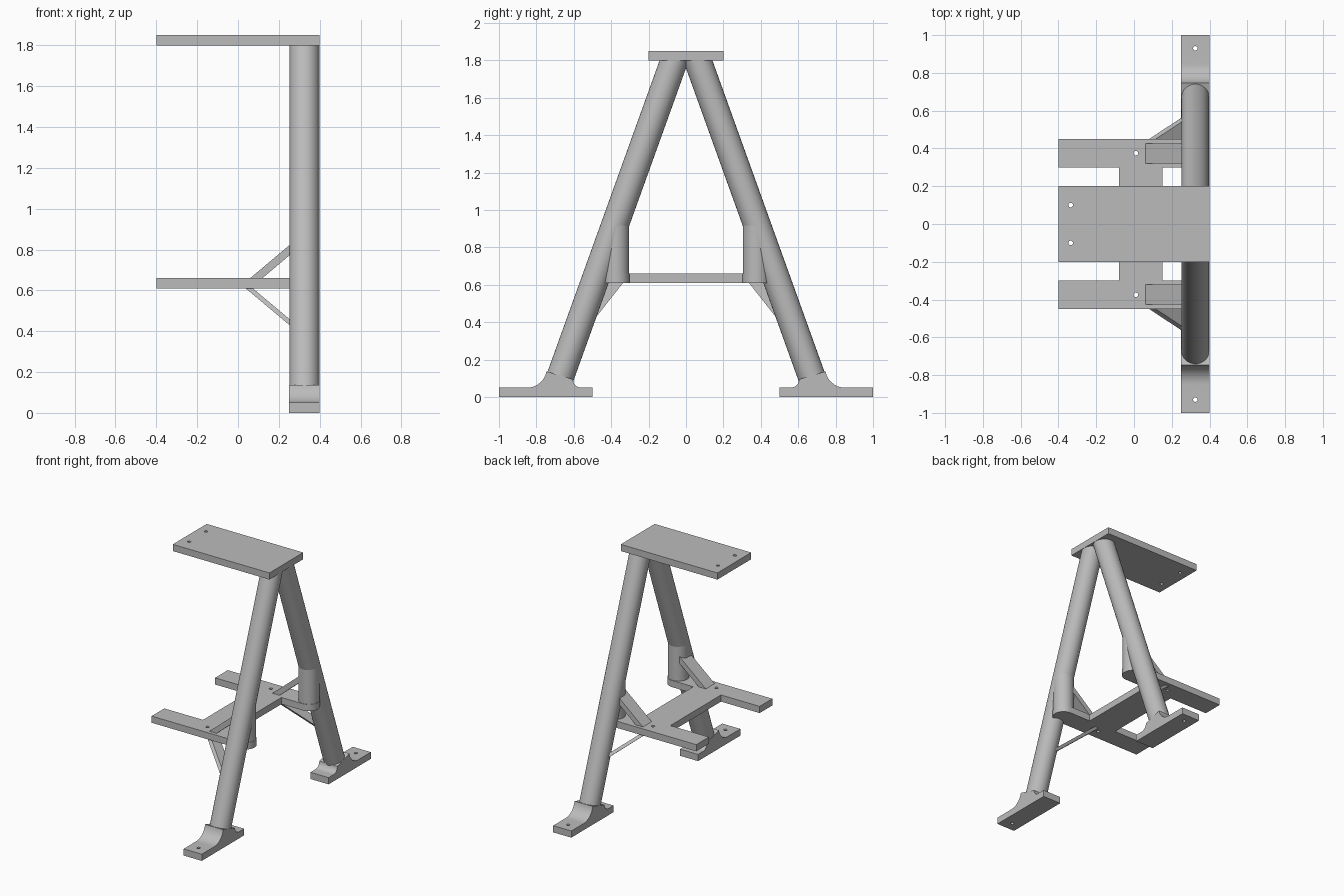
import bpy, bmesh, math
from mathutils import Vector

if "Cube" in bpy.data.objects:
    bpy.data.objects.remove(bpy.data.objects["Cube"], do_unlink=True)

steel = bpy.data.materials.new("grey steel")
steel.use_nodes = True
GREY = (0.5, 0.5, 0.5, 1)
steel.diffuse_color = GREY
steel.node_tree.nodes["Principled BSDF"].inputs["Base Color"].default_value = GREY

LEG_X = 0.325    # centre plane of the frame
TUBE = 0.0735
PLATE = (0.61, 0.66)


def select(ob):
    bpy.ops.object.select_all(action='DESELECT')
    ob.select_set(True)
    bpy.context.view_layer.objects.active = ob


def prism(name, points, sweep):
    """Extrude a flat outline along a vector."""
    bm = bmesh.new()
    face = bm.faces.new([bm.verts.new(p) for p in points])
    top = bmesh.ops.extrude_face_region(bm, geom=[face])["geom"]
    bmesh.ops.translate(bm, vec=sweep,
                        verts=[v for v in top if isinstance(v, bmesh.types.BMVert)])
    # the starting face is kept by the extrusion only if it still closes the solid
    if not face.is_valid:
        bmesh.ops.holes_fill(bm, edges=bm.edges[:])
    bmesh.ops.recalc_face_normals(bm, faces=bm.faces[:])
    mesh = bpy.data.meshes.new(name)
    bm.to_mesh(mesh)
    bm.free()
    ob = bpy.data.objects.new(name, mesh)
    bpy.context.collection.objects.link(ob)
    mesh.materials.append(steel)
    return ob


def tube(name, a, b, radius, sides=48):
    a, b = Vector(a), Vector(b)
    bpy.ops.mesh.primitive_cylinder_add(vertices=sides, radius=radius,
                                        depth=(b - a).length, location=(a + b) / 2)
    ob = bpy.context.object
    ob.name = name
    ob.rotation_euler = (b - a).to_track_quat('Z', 'Y').to_euler()
    ob.data.materials.append(steel)
    smooth(ob)
    return ob


def smooth(ob):
    select(ob)
    bpy.ops.object.shade_smooth_by_angle(angle=math.radians(30))


def drill(ob, spots, z):
    """Cut vertical bolt holes through a part."""
    for x, y in spots:
        cutter = tube("hole_cutter", (x, y, z - 0.1), (x, y, z + 0.1), 0.012, 20)
        mod = ob.modifiers.new("hole", 'BOOLEAN')
        mod.operation, mod.solver, mod.object = 'DIFFERENCE', 'EXACT', cutter
        select(ob)
        bpy.ops.object.modifier_apply(modifier=mod.name)
        bpy.data.objects.remove(cutter, do_unlink=True)
    smooth(ob)


def arc(cx, cy, r, start, end, steps=12):
    angles = [math.radians(start + (end - start) * i / steps) for i in range(steps + 1)]
    return [(cx + r * math.cos(t), cy + r * math.sin(t)) for t in angles]


def leg_y(z):
    return 0.063 + 0.36 * (1.8 - z)


# Top plate
top_plate = prism("top_plate", [(-0.4, -0.2, 1.8), (0.4, -0.2, 1.8),
                                (0.4, 0.2, 1.8), (-0.4, 0.2, 1.8)], (0, 0, 0.05))
drill(top_plate, [(-0.335, 0.1), (-0.335, -0.1)], 1.825)

# H-shaped shelf with rounded arm ends
half = [(0.15, 0.3)] + arc(LEG_X, 0.375, 0.075, -90, 90, 20) \
    + [(-0.4, 0.45), (-0.4, 0.3), (-0.08, 0.3)]
outline = half + [(x, -y) for x, y in reversed(half)]
shelf = prism("shelf", [(x, y, PLATE[0]) for x, y in outline],
              (0, 0, PLATE[1] - PLATE[0]))
drill(shelf, [(0.01, 0.375), (0.01, -0.375)], 0.635)

# Foot side profile: flat base with a fillet on each side of the leg seat
foot_profile = [(0.5, 0), (1, 0), (1, 0.05)] + arc(0.85, 0.155, 0.105, 270, 190) \
    + arc(0.56, 0.095, 0.045, 0, -90, 8) + [(0.5, 0.05)]

for side, s in (("left", 1), ("right", -1)):
    side = {"left": "back", "right": "front"}[side]

    # Sloping leg and the vertical post that carries the shelf
    tube(side + "_leg", (LEG_X, s * leg_y(0.1), 0.1),
         (LEG_X, s * leg_y(1.824), 1.824), TUBE)
    tube(side + "_post", (LEG_X, s * 0.376, 0.615), (LEG_X, s * 0.376, 0.925), TUBE - 0.001)

    # Foot
    foot = prism(side + "_foot", [(0.25, s * y, z) for y, z in foot_profile], (0.15, 0, 0))
    drill(foot, [(LEG_X, s * 0.93)], 0.03)

    # Upper brace, shelf to post
    prism(side + "_upper_brace",
          [(x, s * 0.32, z) for x, z in
           ((0.06, 0.66), (0.12, 0.66), (0.3, 0.812), (0.3, 0.862))],
          (0, s * 0.105, 0))

    # Lower brace, shelf to leg
    prism(side + "_lower_brace",
          [(x, s * y, 0.612) for x, y in
           ((0.035, 0.335), (0.07, 0.335), (0.07, 0.42), (0.035, 0.42))],
          (0.265, s * 0.175, -0.222))
